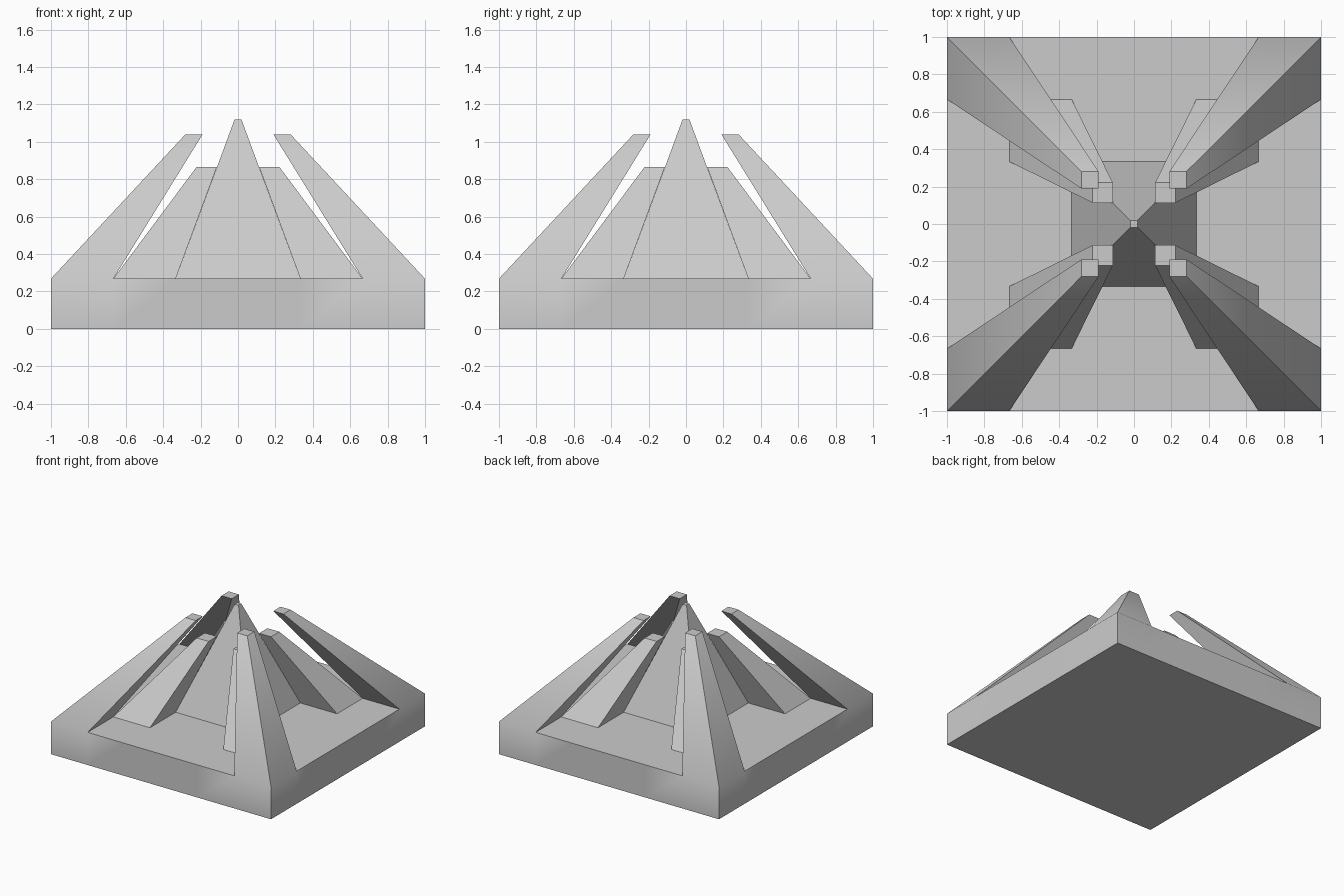
import bpy, bmesh, math
from mathutils import Vector

if "Cube" in bpy.data.objects:
    bpy.data.objects.remove(bpy.data.objects["Cube"])

BASE_Z = 0.268
LINES = [-1, -2/3, -1/3, 1/3, 2/3, 1]

bm = bmesh.new()

# Square slab divided into a 5 x 5 grid
grid = [[bm.verts.new((x, y, 0)) for x in LINES] for y in LINES]
for j in range(5):
    for i in range(5):
        bm.faces.new((grid[j][i], grid[j][i+1], grid[j+1][i+1], grid[j+1][i]))
ret = bmesh.ops.extrude_face_region(bm, geom=bm.faces[:], use_keep_orig=True)
top_verts = [g for g in ret["geom"] if isinstance(g, bmesh.types.BMVert)]
bmesh.ops.translate(bm, verts=top_verts, vec=(0, 0, BASE_Z))
bmesh.ops.recalc_face_normals(bm, faces=bm.faces[:])
bm.normal_update()


def raise_spike(cx, cy, tip, half, z):
    """Extrude the top cell centred at (cx, cy) to a small square leaning inward."""
    cell = next(f for f in bm.faces
                if (f.calc_center_bounds() - Vector((cx, cy, BASE_Z))).length < 0.01)
    scale = half / (max(v.co.x for v in cell.verts) - cx)
    new = bmesh.ops.extrude_discrete_faces(bm, faces=[cell])["faces"][0]
    for v in new.verts:
        v.co = ((v.co.x - cx) * scale + math.copysign(tip, cx),
                (v.co.y - cy) * scale + math.copysign(tip, cy), z)


# Central spike, then inner and outer spikes along the diagonals
raise_spike(0, 0, 0, 0.018, 1.12)
for sx in (-1, 1):
    for sy in (-1, 1):
        raise_spike(sx * 0.5, sy * 0.5, 0.167, 0.054, 0.866)
        raise_spike(sx * 5/6, sy * 5/6, 0.235, 0.046, 1.04)

mesh = bpy.data.meshes.new("spiked_base")
bm.to_mesh(mesh)
bm.free()
obj = bpy.data.objects.new("spiked_base", mesh)
bpy.context.collection.objects.link(obj)

# Smooth only the bend between slab sides and the outer spikes
bpy.context.view_layer.objects.active = obj
obj.select_set(True)
bpy.ops.object.shade_smooth_by_angle(angle=math.radians(47))
